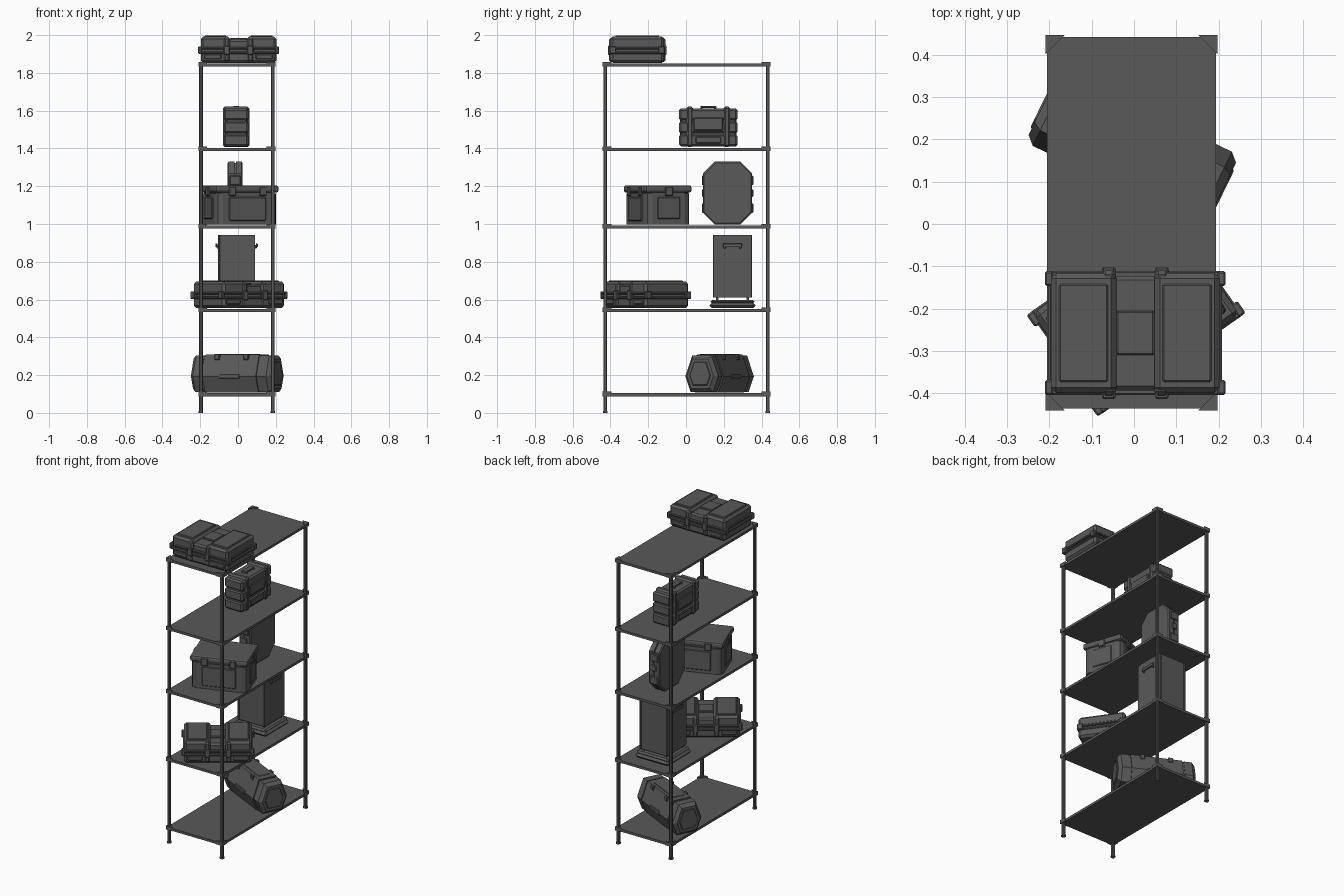
import bpy, bmesh
from math import radians
from mathutils import Matrix

cube = bpy.data.objects.get("Cube")
if cube:
    bpy.data.objects.remove(cube, do_unlink=True)

gray = bpy.data.materials.new("dark_gray")
gray.use_nodes = True
gray.diffuse_color = (0.1, 0.1, 0.1, 1)
gray.node_tree.nodes["Principled BSDF"].inputs["Base Color"].default_value = gray.diffuse_color

SIDES = (-1, 1)
THIN = 0.01      # depth of latches, plates and grips
EDGE = 0.004     # small chamfer
ROUND = 0.013    # large chamfer


def finish(name, bm, place):
    bmesh.ops.recalc_face_normals(bm, faces=bm.faces)
    mesh = bpy.data.meshes.new(name)
    bm.to_mesh(mesh)
    bm.free()
    mesh.materials.append(gray)
    part = bpy.data.objects.new(name, mesh)
    part.matrix_world = place
    bpy.context.collection.objects.link(part)


def block(name, place, width, depth, height, x=0, y=0, z=0,
          chamfer=0, upright=False, segments=1, mirror=""):
    """Chamfered box standing at height z, repeated across the mirror axes."""
    for side_x in SIDES if "x" in mirror else SIDES[1:]:
        for side_y in SIDES if "y" in mirror else SIDES[1:]:
            bm = bmesh.new()
            bmesh.ops.create_cube(bm, size=1)
            bmesh.ops.scale(bm, vec=(width, depth, height), verts=bm.verts)
            bmesh.ops.translate(bm, vec=(side_x * x, side_y * y, z + height / 2),
                                verts=bm.verts)
            if chamfer:
                edges = [edge for edge in bm.edges if not upright
                         or edge.verts[0].co.xy == edge.verts[1].co.xy]
                bmesh.ops.bevel(bm, geom=edges, offset=chamfer, segments=segments,
                                profile=0.5, affect='EDGES')
            finish(name, bm, place)


def loft(name, place, profile, half_stations):
    """Sweep a profile along x, mirrored; each station is (x, scale)."""
    mirrored = [(-x, scale) for x, scale in reversed(half_stations)]
    middle = max(z for y, z in profile) / 2
    bm = bmesh.new()
    rings = [[bm.verts.new((x, y * scale, middle + (z - middle) * scale))
              for y, z in profile] for x, scale in mirrored + half_stations]
    for ring, following in zip(rings, rings[1:]):
        for i in range(len(profile)):
            bm.faces.new((ring[i - 1], ring[i], following[i], following[i - 1]))
    bm.faces.new(rings[0])
    bm.faces.new(rings[-1])
    finish(name, bm, place)


def gusset(place, corner_x, corner_y, reach, height, z):
    """Triangular plate in a corner of a shelf."""
    inward_x = corner_x - reach if corner_x > 0 else corner_x + reach
    inward_y = corner_y - reach if corner_y > 0 else corner_y + reach
    bm = bmesh.new()
    outline = ((corner_x, corner_y), (inward_x, corner_y), (corner_x, inward_y))
    face = bm.faces.new([bm.verts.new((x, y, z)) for x, y in outline])
    extruded = bmesh.ops.extrude_face_region(bm, geom=[face])["geom"]
    top = [item for item in extruded if isinstance(item, bmesh.types.BMVert)]
    bmesh.ops.translate(bm, vec=(0, 0, height), verts=top)
    finish("corner_gusset", bm, place)


def at(x, y, z, turn=0):
    return Matrix.Translation((x, y, z)) @ Matrix.Rotation(radians(turn), 4, 'Z')


# Rack: posts, feet, shelves, corner gussets
rack = at(-0.006, 0.003, 0)
width, depth, post = 0.4, 0.88, 0.02
shelf_tops = first, second, third, fourth, fifth = 0.108, 0.555, 0.997, 1.407, 1.853
post_x, post_y = (width - post) / 2, (depth - post) / 2
block("post", rack, post, post, fifth, post_x, post_y, chamfer=EDGE, upright=True, mirror="xy")
block("foot", rack, post + EDGE, post + EDGE, THIN, post_x, post_y,
      chamfer=EDGE, upright=True, mirror="xy")
for top in shelf_tops:
    block("shelf", rack, width, depth, post - EDGE, z=top - post)
    for side_x in SIDES:
        for side_y in SIDES:
            gusset(rack, side_x * (width / 2 + EDGE), side_y * (depth / 2 + EDGE),
                   reach=0.046, height=post + EDGE, z=top - post)


# Wide travel case, used on two shelves
def travel_case(place):
    width, depth, height, seam = 0.4, 0.284, 0.14, 0.068
    lid, strap_x = 0.155, 0.063
    lid_x = (width - lid) / 2
    block("case_base", place, width, depth, seam - EDGE, chamfer=ROUND)
    block("case_core", place, width - ROUND, depth - ROUND, post, z=seam - THIN)
    for z in (seam - post, seam + EDGE):
        block("case_rim", place, width + THIN, depth + THIN, ROUND, z=z, chamfer=EDGE)
    block("case_lid_middle", place, width - lid, depth - ROUND, seam - ROUND, z=seam,
          chamfer=THIN)
    block("case_handle", place, 0.09, 0.105, ROUND, z=height - post, chamfer=EDGE)
    block("case_lid", place, lid, depth, height - seam, lid_x, z=seam,
          chamfer=ROUND, mirror="x")
    block("case_lid_panel", place, lid - 3 * ROUND, depth - 4 * ROUND, THIN, lid_x,
          z=height - EDGE, chamfer=EDGE, mirror="x")
    block("case_strap", place, 0.035, depth + ROUND, height - THIN, strap_x, z=EDGE,
          chamfer=THIN, mirror="x")
    block("strap_latch", place, 0.032, post, 0.05, strap_x, depth / 2 + EDGE,
          z=seam - 2 * ROUND, chamfer=EDGE, mirror="xy")
    block("corner_latch", place, post, 0.035, 0.04, width / 2 + EDGE, depth / 2 - ROUND,
          z=seam - post, chamfer=EDGE, mirror="xy")
    block("front_panel", place, 0.09, THIN, 0.026, lid_x + ROUND, depth / 2,
          z=post, chamfer=EDGE, mirror="xy")


travel_case(at(0.003, -0.258, fifth))
travel_case(at(0.005, -0.213, second, turn=35))

# Upright tool case on the fourth shelf
place = at(-0.01, 0.118, fourth)
width, depth, height = 0.13, 0.31, 0.205
band = height / 3
block("tool_case_body", place, width - ROUND, depth - ROUND, height - ROUND, z=EDGE,
      chamfer=THIN)
for level in range(3):
    block("tool_case_band", place, width, depth, band - EDGE, z=EDGE + level * band,
          chamfer=THIN)
block("tool_case_strap", place, width + THIN, 0.036, height + THIN, y=0.098,
      chamfer=THIN, mirror="y")
block("tool_case_latch", place, THIN, depth / 2, band, width / 2, z=band + post,
      chamfer=EDGE, mirror="x")
block("tool_case_panel", place, THIN, depth / 2 - post, band / 2, width / 2, z=post,
      chamfer=EDGE, mirror="x")
block("handle_mount", place, 0.04, ROUND, ROUND, y=0.036, z=height - EDGE,
      chamfer=EDGE, mirror="y")
block("tool_case_handle", place, 0.032, 0.085, THIN, z=height + EDGE / 2, chamfer=EDGE / 2)

# Rounded storage tub on the third shelf
place = at(0.007, -0.15, third, turn=20)
width, depth, height, seam = 0.345, 0.252, 0.208, 0.165
block("tub_body", place, width, depth, seam, chamfer=0.035, upright=True, segments=2)
block("tub_core", place, width - ROUND, depth - ROUND, THIN, z=seam - EDGE,
      chamfer=0.03, upright=True)
block("tub_lid", place, width + THIN, depth + THIN, height - seam - EDGE, z=seam + EDGE,
      chamfer=ROUND, segments=2)
block("tub_side_panel", place, THIN, depth / 2, seam - 0.05, width / 2, z=0.03,
      chamfer=EDGE, mirror="x")
block("tub_front_panel", place, width * 0.6, THIN, seam - 0.04, y=depth / 2, z=post,
      chamfer=EDGE, mirror="y")
block("tub_latch", place, 0.04, ROUND, 0.048, width / 4, depth / 2 + EDGE,
      z=seam - ROUND, chamfer=EDGE, mirror="xy")
block("tub_end_latch", place, ROUND, 0.044, 0.048, width / 2 + EDGE,
      z=seam - ROUND, chamfer=EDGE, mirror="x")

# Octagonal case on the third shelf
place = at(-0.015, 0.22, third)
half, height, cut = 0.13, 0.333, 0.062
quarter = [(half - cut, 0), (half, cut)]
right_half = quarter + [(y, height - z) for y, z in reversed(quarter)]
octagon = right_half + [(-y, z) for y, z in reversed(right_half)]
loft("octagon_case", place, octagon,
     [(EDGE, 0.95), (EDGE, 1), (0.034, 1), (0.04, 0.95)])
for z in (cut, height - 2 * cut):
    block("octagon_bumper", place, 0.06, ROUND, 0.05, y=half, z=z, chamfer=EDGE, mirror="y")
block("octagon_clasp", place, 0.036, ROUND, 0.04, y=half, z=height / 2 - post,
      chamfer=EDGE, mirror="y")

# Tall canister with a base tray on the second shelf
place = at(-0.007, 0.246, second)
width, height, floor, base = 0.194, 0.388, 0.055, 0.244
block("canister_base", place, base, base, floor / 2, chamfer=ROUND)
block("canister_tray", place, base - ROUND, base - ROUND, post, z=floor / 2 - EDGE,
      chamfer=THIN)
block("canister_body", place, width, width, height - floor, z=floor, chamfer=EDGE, upright=True)
block("canister_leg", place, ROUND, ROUND, post, 0.08, 0.08, z=floor - post, mirror="xy")
block("canister_corner_rail", place, THIN, ROUND, height - floor, width / 2 - EDGE, width / 2,
      z=floor, chamfer=EDGE / 2, mirror="xy")
block("canister_grip_mount", place, ROUND, ROUND, post, width / 2 + EDGE, 0.042,
      z=height - 0.073, chamfer=EDGE, mirror="xy")
block("canister_grip", place, THIN, 0.1, post, width / 2 + THIN, z=height - 0.066,
      chamfer=EDGE / 2, mirror="x")

# Long hexagonal case on the bottom shelf
place = at(-0.004, 0.178, first, turn=-26)
half, height, groove, end = 0.1, 0.2, 0.157, 0.235
right_half = [(0.068, 0), (half, 0.085), (0.058, height)]
hexagon = right_half + [(-y, z) for y, z in reversed(right_half)]
loft("hexagon_case", place, hexagon,
     [(groove, 1), (groove, 0.93), (groove + THIN, 0.93), (groove + THIN, 0.97),
      (end - post, 0.97), (end, 0.78)])
loft("hexagon_end_plate", place, hexagon, [(end, 0.62), (end + EDGE, 0.58)])
block("hexagon_top_panel", place, 0.24, 0.08, ROUND, z=height - THIN, chamfer=EDGE)
block("hexagon_latch", place, 0.03, post, 0.032, 0.085, 0.062, z=height - 0.028,
      chamfer=EDGE, mirror="xy")
block("hexagon_grip", place, 0.12, ROUND, 0.026, y=half - EDGE, z=0.072,
      chamfer=EDGE, mirror="y")
